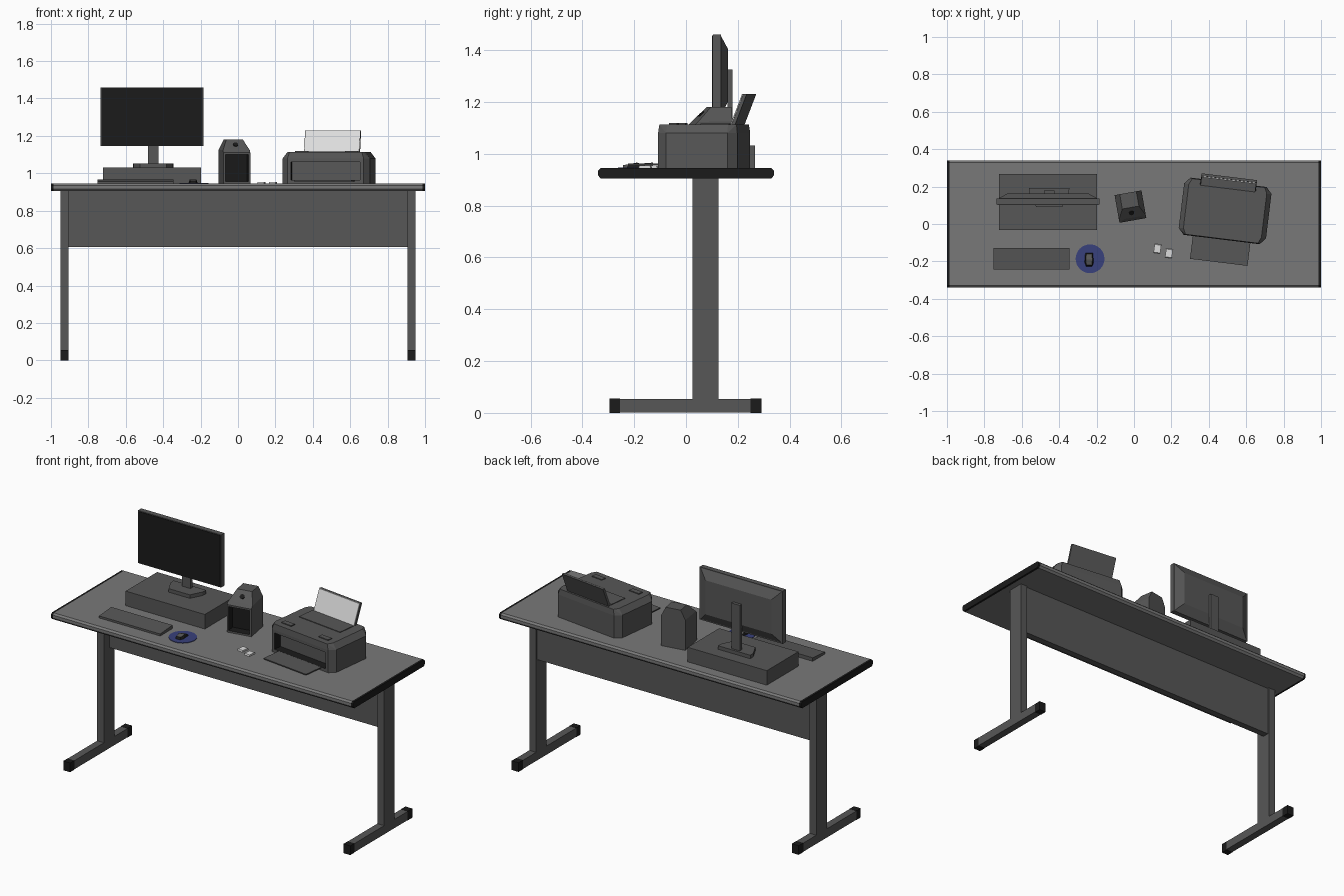
import bpy, bmesh, math
from mathutils import Matrix, Vector

if "Cube" in bpy.data.objects:
    bpy.data.objects.remove(bpy.data.objects["Cube"])


def mat(name, r, g, b):
    m = bpy.data.materials.new(name)
    m.diffuse_color = (r, g, b, 1)
    m.use_nodes = True
    m.node_tree.nodes["Principled BSDF"].inputs["Base Color"].default_value = m.diffuse_color
    return m


DESK = mat("desk_grey", 0.19, 0.19, 0.19)
GREY = mat("dark_grey", 0.095, 0.095, 0.095)
BLACK = mat("near_black", 0.011, 0.011, 0.011)
PAPER = mat("paper_white", 0.72, 0.72, 0.72)
BLUE = mat("pad_blue", 0.04, 0.052, 0.2)


def hull(name, pts, m, loc=(0, 0, 0), rot=0, niche=None):
    """Convex solid from points; niche = (inset, depth, black_back) sinks the front face."""
    bm = bmesh.new()
    for p in pts:
        bm.verts.new(p)
    bmesh.ops.convex_hull(bm, input=bm.verts)
    bmesh.ops.dissolve_limit(bm, angle_limit=0.01, verts=bm.verts, edges=bm.edges)
    bmesh.ops.recalc_face_normals(bm, faces=bm.faces)
    if niche:
        f = max((f for f in bm.faces if f.normal.y < -0.99), key=lambda f: f.calc_area())
        bmesh.ops.inset_region(bm, faces=[f], thickness=niche[0])
        r = bmesh.ops.extrude_face_region(bm, geom=[f])
        back = [g for g in r["geom"] if isinstance(g, bmesh.types.BMFace)][0]
        bmesh.ops.translate(bm, verts=back.verts, vec=(0, niche[1], 0))
        if f.is_valid:
            bmesh.ops.delete(bm, geom=[f], context="FACES_ONLY")
        for e in back.edges:
            for g in e.link_faces:
                g.material_index = 1
        back.material_index = int(niche[2])
    me = bpy.data.meshes.new(name)
    bm.to_mesh(me)
    bm.free()
    me.materials.append(m)
    me.materials.append(BLACK)
    o = bpy.data.objects.new(name, me)
    o.location = loc
    o.rotation_euler.z = rot
    bpy.context.collection.objects.link(o)
    return o


def box(name, x0, x1, y0, y1, z0, z1, m, loc=(0, 0, 0), rot=0):
    pts = [(x, y, z) for x in (x0, x1) for y in (y0, y1) for z in (z0, z1)]
    return hull(name, pts, m, loc, rot)


def prism_x(name, x0, x1, profile, m, loc=(0, 0, 0), rot=0):
    """Extrude a (y, z) profile along x."""
    return hull(name, [(x, y, z) for x in (x0, x1) for y, z in profile], m, loc, rot)


# Desk top with chamfered long edges and black end caps
edge = [(s * y, z) for s in (-1, 1)
        for y, z in ((0.33, 0.945), (0.34, 0.935), (0.34, 0.917), (0.329, 0.905))]
prism_x("desk_top", -0.987, 0.987, edge, DESK)
for s, side in ((-1, "left"), (1, "right")):
    prism_x(f"desk_end_cap_{side}", *sorted((s * 0.987, s)), edge, BLACK)
    # T-shaped legs
    a, b = sorted((s * 0.905, s * 0.95))
    box(f"leg_column_{side}", a, b, 0.025, 0.125, 0.05, 0.905, GREY)
    box(f"leg_foot_{side}", a, b, -0.255, 0.248, 0.002, 0.054, GREY)
    box(f"foot_cap_front_{side}", a, b, -0.295, -0.255, 0, 0.055, BLACK)
    box(f"foot_cap_back_{side}", a, b, 0.248, 0.291, 0, 0.055, BLACK)
box("modesty_panel", -0.905, 0.905, 0.075, 0.115, 0.605, 0.905, GREY)

# Flat desktop computer case
box("computer_case", -0.722, -0.198, -0.031, 0.267, 0.945, 1.032, GREY)

# Monitor: slab, tapered back, screen, stand
MX = -0.46
box("monitor_frame", MX - 0.275, MX + 0.275, 0.104, 0.135, 1.145, 1.46, GREY)
hull("monitor_back", [(MX + sx * (0.268 - i), y, 1.3025 + sz * (0.152 - i))
     for i, y in ((0, 0.135), (0.05, 0.162)) for sx in (-1, 1) for sz in (-1, 1)], GREY)
box("monitor_screen", MX - 0.271, MX + 0.271, 0.101, 0.104, 1.149, 1.456, BLACK)
box("stand_neck", -0.482, -0.426, 0.16, 0.18, 1.05, 1.325, GREY)
hull("stand_foot", [(-0.4535 + s * x, y, z) for s in (-1, 1) for z in (1.032, 1.053)
     for x, y in ((0.108, 0.193), (0.105, 0.16), (0.07, 0.092))], GREY)

# Keyboard, round pad and mouse
prism_x("keyboard", -0.75, -0.345, [(-0.243, 0.945), (-0.127, 0.945),
        (-0.127, 0.966), (-0.243, 0.957)], GREY)
hull("mouse_pad", [(-0.235 + 0.077 * math.cos(i * math.pi / 16),
     -0.186 + 0.077 * math.sin(i * math.pi / 16), z)
     for i in range(32) for z in (0.945, 0.948)], BLUE)
mouse = [(0.016, -0.038, 0.948), (0.024, -0.015, 0.948), (0.02, 0.036, 0.948),
         (0.014, -0.03, 0.96), (0.018, 0.0, 0.966), (0.014, 0.03, 0.957)]
m_obj = hull("mouse", [(s * x, y, z) for s in (-1, 1) for x, y, z in mouse],
             GREY, (-0.24, -0.19, 0))
for p in m_obj.data.polygons:
    if p.normal.z < 0.7:
        p.material_index = 1

# Small upright appliance with a sloped brow and a dark front niche
AL, AR = (-0.019, 0.093, 0), math.radians(10)
hull("appliance_body", [(s * x, y, z) for s in (-1, 1) for x, y, z in (
     (0.073, -0.075, 0.945), (0.073, 0.075, 0.945), (0.073, -0.075, 1.11),
     (0.073, 0.075, 1.125), (0.073, -0.06, 1.123), (0.045, -0.06, 1.128),
     (0.045, -0.005, 1.18), (0.045, 0.075, 1.18))], GREY, AL, AR, niche=(0.015, 0.05, True))
slope = Matrix.Translation((0, -0.034, 1.153)) @ Matrix.Rotation(math.radians(43), 4, "X")
hull("appliance_knob", [slope @ Vector((0.014 * math.cos(i * math.pi / 6),
     0.014 * math.sin(i * math.pi / 6), z)) for i in range(12) for z in (-0.004, 0.004)],
     BLACK, AL, AR)

# Printer body with recessed paper outlet
PL, PR = (0.487, 0.07, 0), math.radians(-7)
hull("printer_body", [(sx * x, sy * y, z) for sx in (-1, 1) for sy in (-1, 1)
     for x, y, z in ((0.235, 0.12, 0.945), (0.205, 0.154, 0.945), (0.235, 0.12, 1.08),
                     (0.205, 0.154, 1.08), (0.21, 0.118, 1.113), (0.195, 0.15, 1.113))],
     GREY, PL, PR, niche=(0.026, 0.05, False))
box("printer_tray", -0.155, 0.155, -0.277, -0.105, 0.957, 0.963, GREY, PL, PR)
for s, side in ((-1, "left"), (1, "right")):
    box(f"printer_buttons_{side}", s * 0.135 - 0.035, s * 0.135 + 0.035,
        -0.115, -0.085, 1.113, 1.118, GREY, PL, PR)

# Rear paper feed: leaning support with sheet in front
prism_x("feed_support", -0.15, 0.15, [(0.12, 1.1), (0.134, 1.1),
        (0.184, 1.23), (0.17, 1.23)], GREY, PL, PR)
prism_x("feed_paper", -0.147, 0.147, [(0.115, 1.1), (0.119, 1.1),
        (0.169, 1.23), (0.165, 1.23)], PAPER, PL, PR)
box("feed_cover", -0.15, 0.15, 0.005, 0.115, 1.113, 1.117, GREY, PL, PR)

# Two small white folded slips
for i, (x, y) in enumerate(((0.125, -0.132), (0.187, -0.157))):
    hull(f"white_slip_{i + 1}", [(sx * 0.018, sy * a, z) for sx in (-1, 1)
         for sy in (-1, 1) for a, z in ((0.024, 0.945), (0.021, 0.954))],
         PAPER, (x, y, 0), math.radians(-8))
